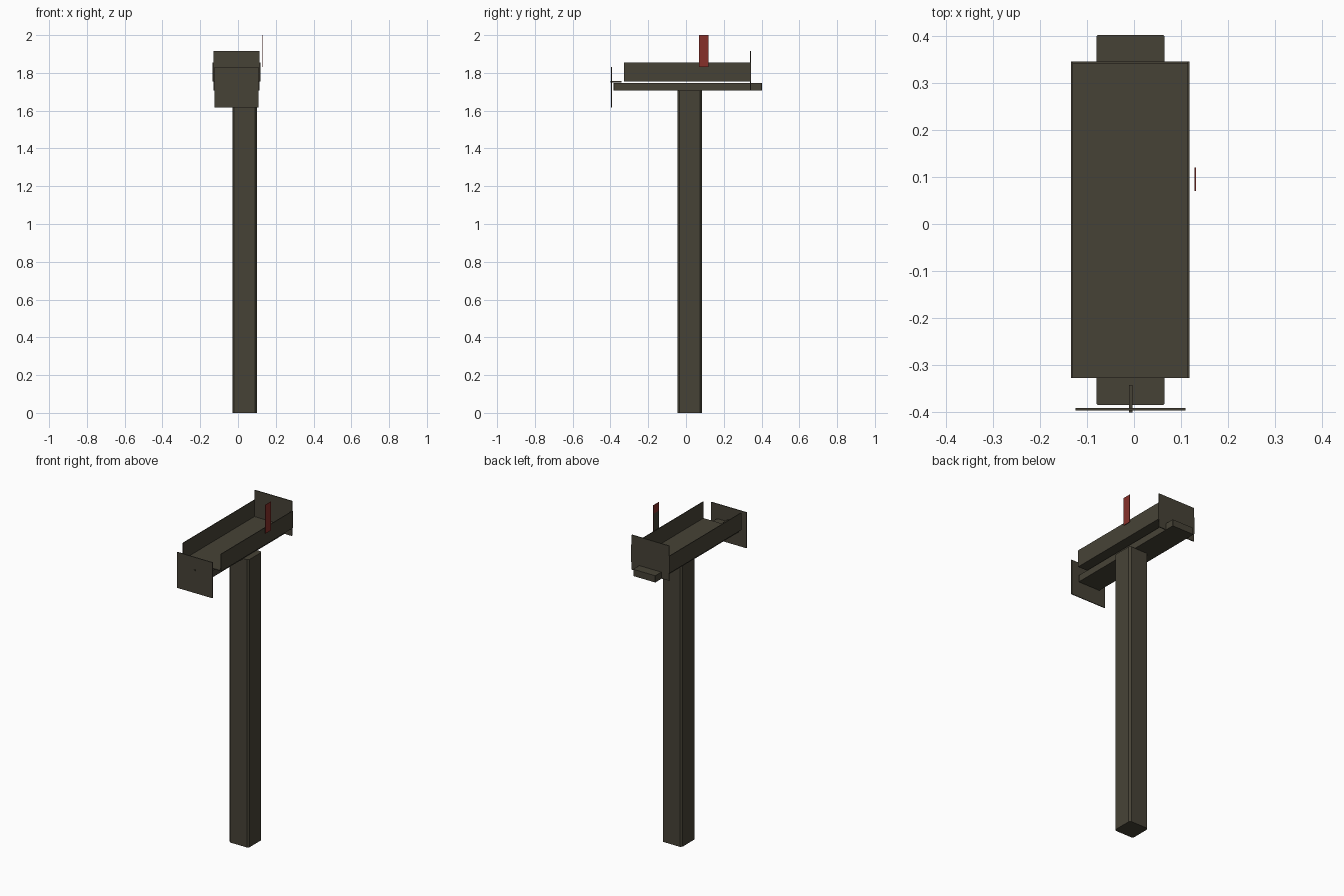
import bpy
import bmesh

cube = bpy.data.objects.get("Cube")
if cube:
    bpy.data.objects.remove(cube, do_unlink=True)


def material(name, rgb):
    m = bpy.data.materials.new(name)
    m.use_nodes = True
    m.diffuse_color = (*rgb, 1)
    m.node_tree.nodes["Principled BSDF"].inputs["Base Color"].default_value = (*rgb, 1)
    return m


olive = material("dark olive", (0.062, 0.055, 0.037))
red = material("signal red", (0.24, 0.03, 0.023))


def box(name, x, y, z, mats=(olive,), chamfer=0.0):
    """Box between (low, high) pairs; chamfer cuts its upright edges."""
    bm = bmesh.new()
    bmesh.ops.create_cube(bm, size=1)
    for v in bm.verts:
        v.co = [r[0] if c < 0 else r[1] for c, r in zip(v.co, (x, y, z))]
    if chamfer:
        upright = [e for e in bm.edges
                   if abs(e.verts[0].co.z - e.verts[1].co.z) > 0.01]
        bmesh.ops.bevel(bm, geom=upright, offset=chamfer, segments=1, affect='EDGES')
    mesh = bpy.data.meshes.new(name)
    bm.to_mesh(mesh)
    bm.free()
    for m in mats:
        mesh.materials.append(m)
    obj = bpy.data.objects.new(name, mesh)
    bpy.context.collection.objects.link(obj)
    return obj


# Post and the board it carries
box("post", (-0.03, 0.1), (-0.045, 0.085), (0, 1.708), chamfer=0.01)
box("support_board", (-0.08, 0.065), (-0.385, 0.402), (1.706, 1.746), chamfer=0.003)

# Open tray: floor and two side walls
length = (-0.327, 0.345)
box("tray_floor", (-0.134, 0.118), length, (1.754, 1.758))
for side, x in (("right", -0.134), ("left", 0.114)):
    box("tray_wall_" + side, (x, x + 0.004), length, (1.754, 1.856))

# End plates and the pin through the door
box("back_plate", (-0.131, 0.115), (0.34, 0.345), (1.708, 1.915))
box("front_door", (-0.124, 0.109), (-0.396, -0.391), (1.618, 1.83))
box("door_pin", (-0.011, -0.003), (-0.401, -0.342), (1.75, 1.758))

# Flag: red outside, with the lower inner face left dark
flag = box("flag", (0.129, 0.132), (0.07, 0.12), (1.83, 2.0), mats=(red, olive))
bm = bmesh.new()
bm.from_mesh(flag.data)
bmesh.ops.bisect_plane(bm, geom=bm.verts[:] + bm.edges[:] + bm.faces[:],
                       plane_co=(0, 0, 1.95), plane_no=(0, 0, 1))
bm.normal_update()
for f in bm.faces:
    inner = f.normal.x < -0.5 and f.calc_center_median().z < 1.95
    f.material_index = 1 if inner else 0
bm.to_mesh(flag.data)
bm.free()
